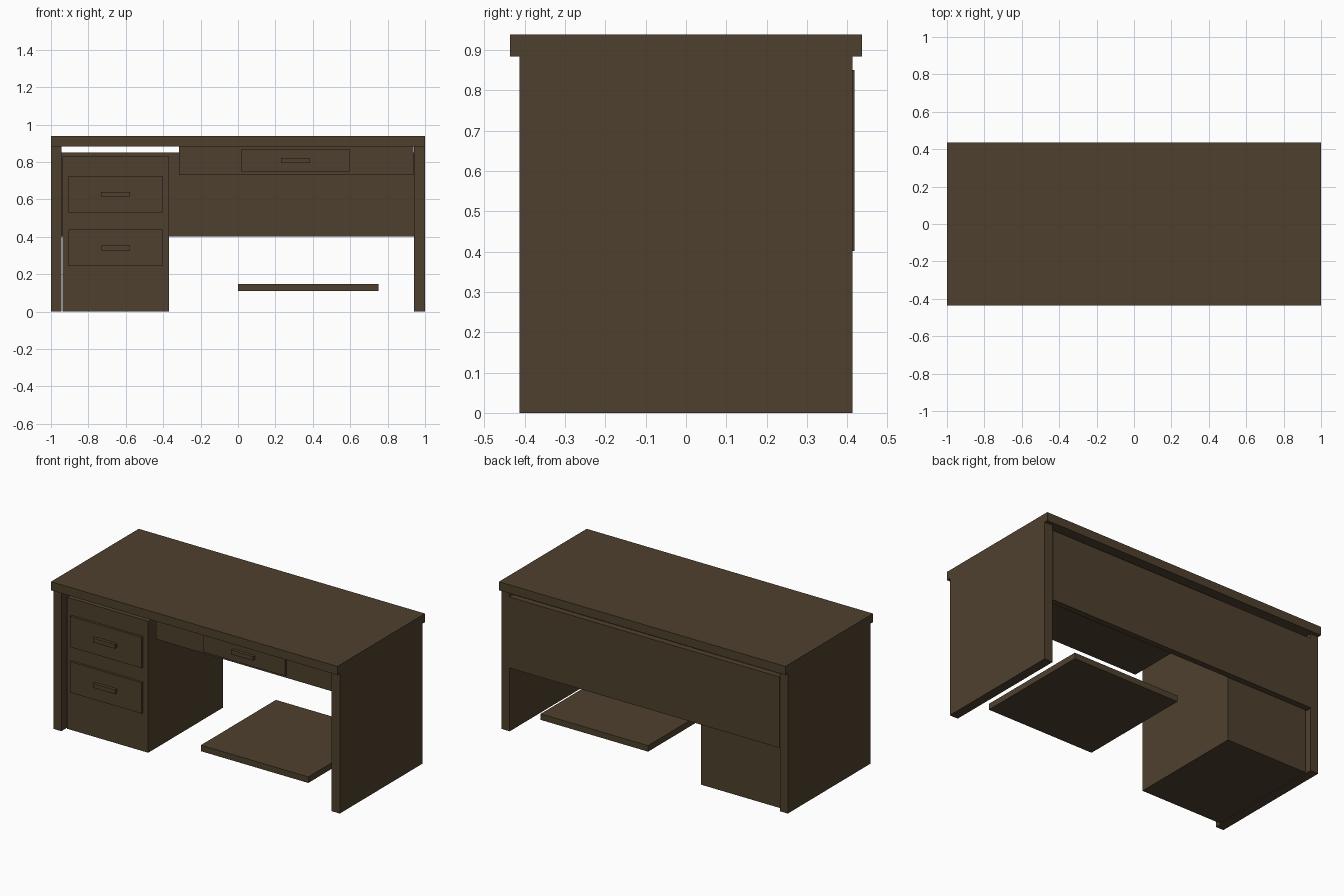
import bpy
import bmesh

if "Cube" in bpy.data.objects:
    bpy.data.objects.remove(bpy.data.objects["Cube"])

wood = bpy.data.materials.new("dark_brown_wood")
wood.diffuse_color = (0.076, 0.051, 0.027, 1.0)
wood.use_nodes = True
wood.node_tree.nodes["Principled BSDF"].inputs["Base Color"].default_value = wood.diffuse_color


def box(name, x, y, z):
    """Box spanning the (low, high) range on each axis."""
    bm = bmesh.new()
    bmesh.ops.create_cube(bm, size=1.0)
    for v in bm.verts:
        for i, (lo, hi) in enumerate((x, y, z)):
            v.co[i] = lo if v.co[i] < 0 else hi
    mesh = bpy.data.meshes.new(name)
    bm.to_mesh(mesh)
    bm.free()
    mesh.materials.append(wood)
    obj = bpy.data.objects.new(name, mesh)
    bpy.context.collection.objects.link(obj)
    return obj


def drawer(name, x, z, front):
    """Raised drawer front with a centred bar handle."""
    cx, cz = sum(x) / 2, sum(z) / 2
    box(name + "_front", x, (front - 0.015, front + 0.005), z)
    box(name + "_handle", (cx - 0.077, cx + 0.077),
        (front - 0.035, front - 0.01), (cz - 0.013, cz + 0.013))


# Top and full-height side panels
box("desk_top", (-1.0, 1.0), (-0.437, 0.437), (0.884, 0.938))
box("left_side_panel", (-1.0, -0.945), (-0.413, 0.413), (0.0, 0.884))
box("right_side_panel", (0.942, 1.0), (-0.413, 0.413), (0.0, 0.884))

# Back panel between the sides
box("back_panel", (-0.945, 0.942), (0.38, 0.418), (0.402, 0.85))

# Drawer cabinet
box("drawer_cabinet", (-0.938, -0.37), (-0.367, 0.377), (0.0, 0.83))
drawer("upper_drawer", (-0.905, -0.405), (0.53, 0.725), -0.367)
drawer("lower_drawer", (-0.905, -0.405), (0.243, 0.438), -0.367)

# Shallow drawer box under the top
box("centre_drawer_box", (-0.316, 0.937), (-0.365, 0.375), (0.73, 0.884))
drawer("centre_drawer", (0.02, 0.595), (0.747, 0.87), -0.365)

# Low foot shelf
box("foot_shelf", (0.0, 0.75), (-0.37, 0.378), (0.11, 0.148))
